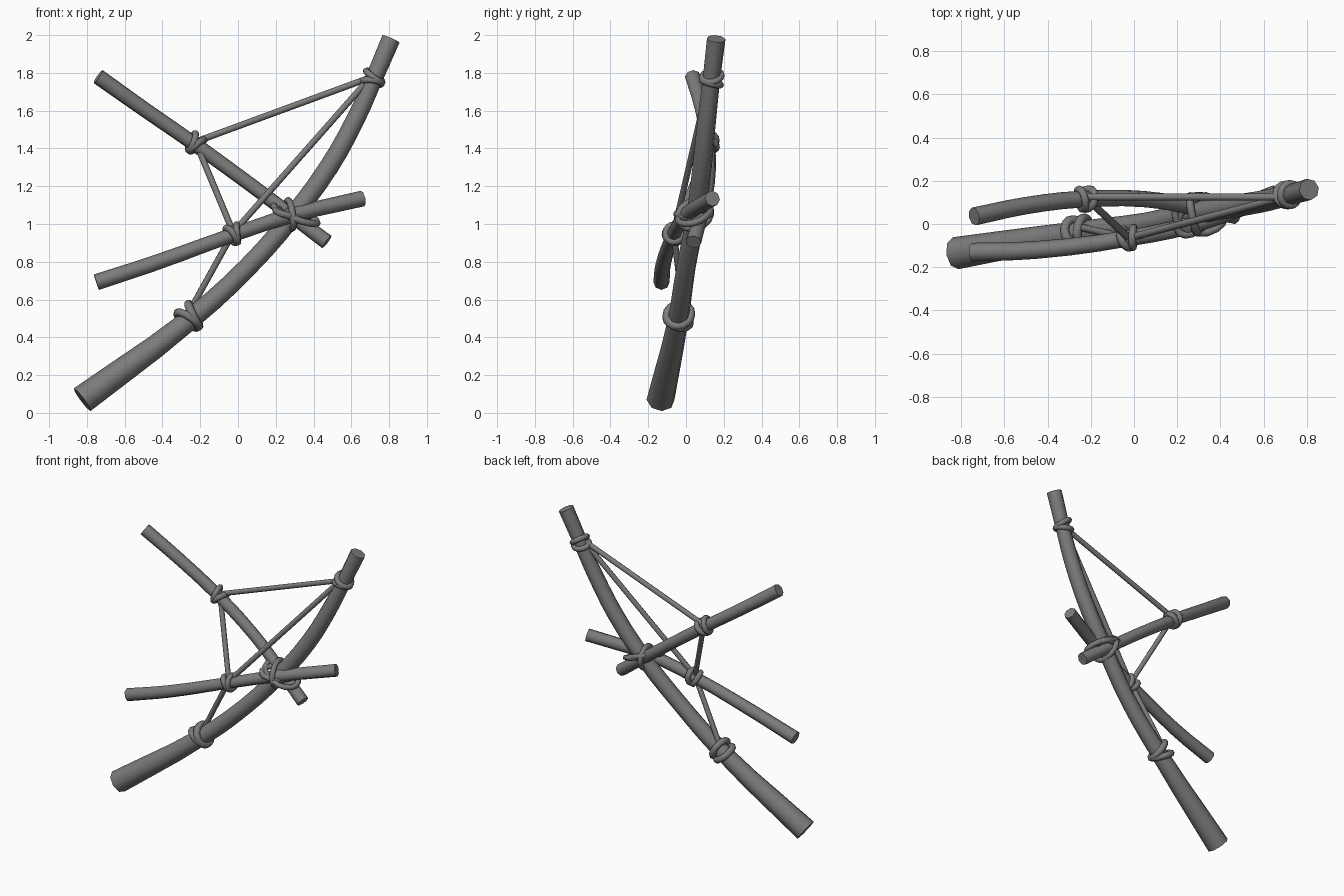
import bpy, math
from mathutils import Vector

cube = bpy.data.objects.get("Cube")
if cube:
    bpy.data.objects.remove(cube, do_unlink=True)

grey = bpy.data.materials.new("dark grey")
grey.use_nodes = True
COLOUR = (0.2, 0.2, 0.2, 1)
grey.diffuse_color = COLOUR
grey.node_tree.nodes["Principled BSDF"].inputs["Base Color"].default_value = COLOUR


def tube(name, points, radii, sides=8, closed=False, steps=3):
    """Round tube swept through the points, turned into a smooth mesh."""
    curve = bpy.data.curves.new(name, "CURVE")
    curve.dimensions = "3D"
    curve.bevel_depth = 1
    curve.bevel_resolution = (sides - 4) // 2
    curve.use_fill_caps = not closed
    curve.resolution_u = steps
    spline = curve.splines.new("BEZIER")
    spline.bezier_points.add(len(points) - 1)
    spline.use_cyclic_u = closed
    for bp, co, r in zip(spline.bezier_points, points, radii):
        bp.co = co
        bp.radius = r
        bp.handle_left_type = bp.handle_right_type = "AUTO"
    temp = bpy.data.objects.new(name + "_path", curve)
    bpy.context.collection.objects.link(temp)
    bpy.context.view_layer.update()
    graph = bpy.context.evaluated_depsgraph_get()
    mesh = bpy.data.meshes.new_from_object(temp.evaluated_get(graph))
    bpy.data.objects.remove(temp, do_unlink=True)
    mesh.materials.clear()
    mesh.materials.append(grey)
    obj = bpy.data.objects.new(name, mesh)
    bpy.context.collection.objects.link(obj)
    bpy.ops.object.select_all(action="DESELECT")
    obj.select_set(True)
    bpy.context.view_layer.objects.active = obj
    bpy.ops.object.shade_smooth_by_angle(angle=math.radians(50))
    return obj


def loop(name, centre, a, b, thickness):
    """Closed rope loop, an ellipse with half axes a and b."""
    c, a, b = Vector(centre), Vector(a), Vector(b)
    angles = [math.tau * i / 8 for i in range(8)]
    pts = [c + a * math.cos(t) + b * math.sin(t) for t in angles]
    tube(name, pts, [thickness] * 8, sides=8, closed=True, steps=2)


def wrap(name, centre, axis, radius, thickness=0.018):
    """Two turns of rope around a pole, leaning against each other."""
    c, axis = Vector(centre), Vector(axis).normalized()
    side = axis.cross(Vector((0, 1, 0))).normalized()
    depth = axis.cross(side)
    for i, s in enumerate((-1, 1)):
        loop(f"{name}_{i + 1}", c + axis * s * thickness * 0.95,
             side * radius + axis * s * radius * 0.25,
             depth * radius - axis * s * radius * 0.2, thickness)


# Wooden poles
tube("long_pole",
     [(-0.825, -0.135, 0.07), (-0.24, -0.04, 0.505), (0.05, 0.0, 0.77), (0.28, 0.05, 1.03),
      (0.48, 0.085, 1.3), (0.62, 0.11, 1.55), (0.72, 0.135, 1.77), (0.81, 0.16, 1.98)],
     [0.075, 0.055, 0.052, 0.052, 0.052, 0.05, 0.047, 0.05])
tube("upper_pole",
     [(-0.74, 0.035, 1.78), (-0.5, 0.085, 1.61), (-0.24, 0.115, 1.43),
      (0.05, 0.115, 1.22), (0.27, 0.08, 1.055), (0.47, 0.04, 0.905)],
     [0.042, 0.04, 0.039, 0.038, 0.038, 0.041])
tube("lower_pole",
     [(-0.75, -0.13, 0.692), (-0.45, -0.12, 0.79), (-0.02, -0.065, 0.945),
      (0.28, 0.0, 1.045), (0.66, 0.14, 1.135)],
     [0.043, 0.041, 0.038, 0.04, 0.042])

# Rope wraps on the poles
wrap("top_wrap", (0.715, 0.135, 1.765), (0.35, 0.07, 0.9), 0.05)
wrap("bottom_wrap", (-0.25, -0.04, 0.505), (0.65, 0.1, 0.55), 0.064, 0.022)
wrap("upper_wrap", (-0.23, 0.115, 1.425), (0.5, 0.02, -0.36), 0.046)
wrap("lower_wrap", (-0.02, -0.065, 0.945), (0.42, 0.07, 0.14), 0.045)

# Crossed lashing where the three poles meet
loop("lashing_wide_1", (0.305, 0.045, 1.05), (0.115, -0.01, -0.045), (0.01, 0.085, 0.02), 0.018)
loop("lashing_wide_2", (0.285, 0.04, 1.055), (0.085, 0.03, -0.02), (0.02, 0.085, 0.01), 0.018)
loop("lashing_tall", (0.275, 0.045, 1.05), (-0.01, 0.015, 0.075), (-0.015, 0.085, 0), 0.018)

# Taut strings between the wraps
knots = {
    "top": (0.7, 0.125, 1.775),
    "upper": (-0.225, 0.125, 1.435),
    "lower": (-0.025, -0.065, 0.955),
    "bottom": (-0.25, -0.015, 0.55),
}
for a, b in (("upper", "top"), ("lower", "top"), ("upper", "lower"), ("lower", "bottom")):
    tube(f"{a}_to_{b}_string", [knots[a], knots[b]], [0.017] * 2, steps=1)
